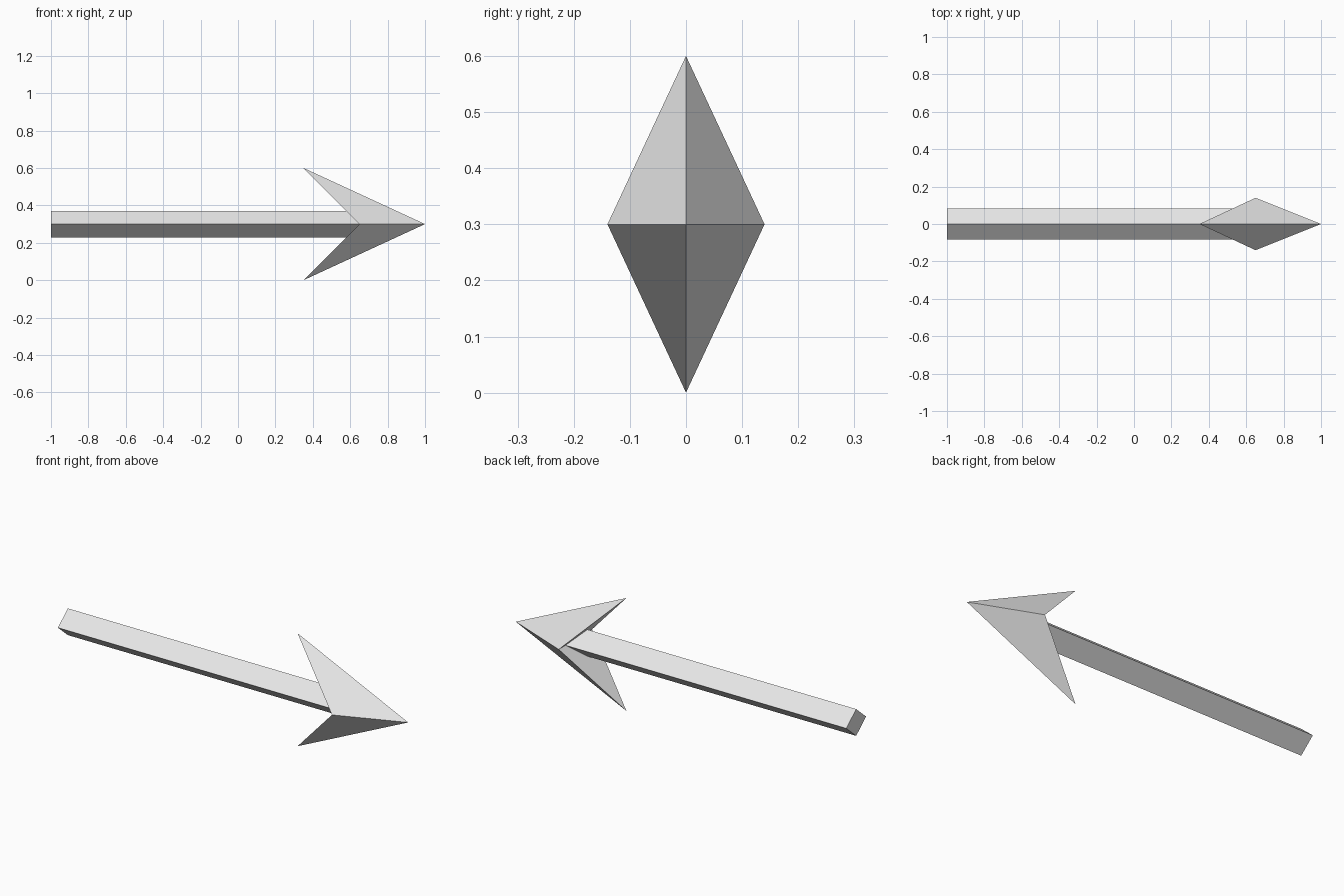
import bpy

if "Cube" in bpy.data.objects:
    bpy.data.objects.remove(bpy.data.objects["Cube"])

grey = bpy.data.materials.new("light grey")
grey.diffuse_color = (0.8, 0.8, 0.8, 1.0)
grey.use_nodes = True
grey.node_tree.nodes["Principled BSDF"].inputs["Base Color"].default_value = grey.diffuse_color

MID_Z = 0.3  # height of the arrow's axis


def add_part(name, verts, faces):
    mesh = bpy.data.meshes.new(name)
    mesh.from_pydata(verts, [], faces)
    mesh.materials.append(grey)
    mesh.validate()
    obj = bpy.data.objects.new(name, mesh)
    bpy.context.collection.objects.link(obj)
    return obj


def diamond(x, half_y, half_z):
    return [(x, 0, MID_Z + half_z), (x, half_y, MID_Z),
            (x, 0, MID_Z - half_z), (x, -half_y, MID_Z)]


# Shaft: diamond bar, its front end buried in the head
sides = [(i, (i + 1) % 4, (i + 1) % 4 + 4, i + 4) for i in range(4)]
add_part("arrow_shaft",
         diamond(-1.0, 0.083, 0.071) + diamond(0.65, 0.083, 0.071),
         [(3, 2, 1, 0), (4, 5, 6, 7)] + sides)

# Head: four facets to the tip, two swept-back rear facets
top, left, bottom, right, tip = range(5)
add_part("arrow_head",
         [(0.35, 0, 0.6), (0.65, 0.14, MID_Z), (0.35, 0, 0.0),
          (0.65, -0.14, MID_Z), (1.0, 0, MID_Z)],
         [(top, tip, left), (left, tip, bottom),
          (bottom, tip, right), (right, tip, top),
          (top, left, right), (bottom, right, left)])
